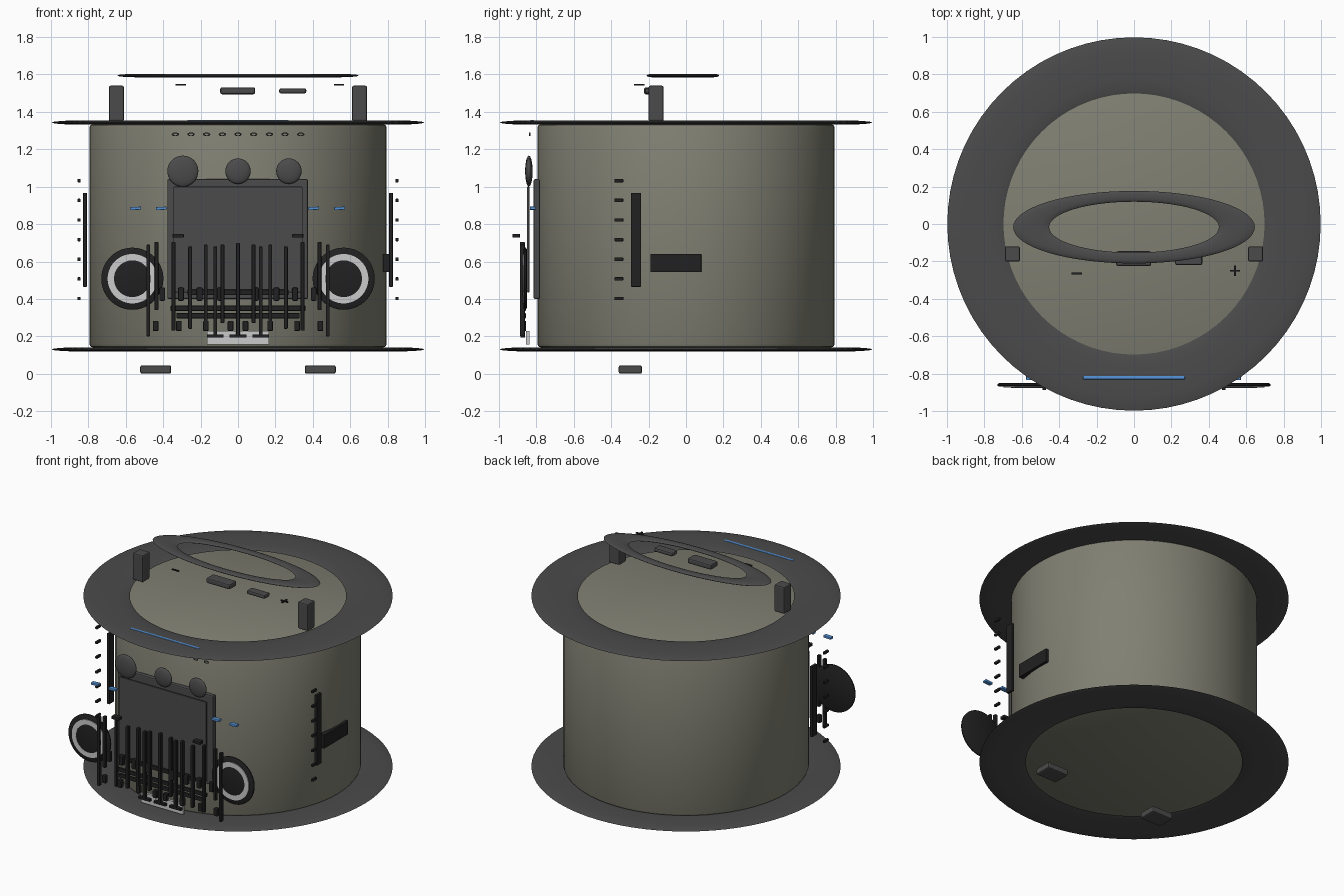
import bpy, bmesh, math
from mathutils import Matrix, Vector

if "Cube" in bpy.data.objects:
    bpy.data.objects.remove(bpy.data.objects["Cube"])


def material(name, rgb):
    m = bpy.data.materials.new(name)
    m.diffuse_color = (*rgb, 1)
    m.use_nodes = True
    m.node_tree.nodes["Principled BSDF"].inputs["Base Color"].default_value = m.diffuse_color
    return m


OLIVE = material("olive grey", (0.215, 0.215, 0.17))
GREY = material("dark grey", (0.07, 0.07, 0.07))
BLACK = material("black", (0.015, 0.015, 0.015))
BLUE = material("blue", (0.09, 0.29, 0.68))
WHITE = material("light grey", (0.6, 0.6, 0.6))


def finish(bm, name, mat, smooth=True):
    bmesh.ops.recalc_face_normals(bm, faces=bm.faces)
    me = bpy.data.meshes.new(name)
    bm.to_mesh(me)
    bm.free()
    ob = bpy.data.objects.new(name, me)
    bpy.context.collection.objects.link(ob)
    me.materials.append(mat)
    if smooth:
        bpy.ops.object.select_all(action='DESELECT')
        ob.select_set(True)
        bpy.context.view_layer.objects.active = ob
        bpy.ops.object.shade_smooth_by_angle(angle=math.radians(40))
    return ob


def box(name, mat, x, y, z, bevel=0.0, tilt=0.0):
    """Box from (min, max) pairs, optionally bevelled and tilted about y."""
    lo, hi = Vector((x[0], y[0], z[0])), Vector((x[1], y[1], z[1]))
    bm = bmesh.new()
    bmesh.ops.create_cube(bm, size=1)
    bmesh.ops.scale(bm, vec=hi - lo, verts=bm.verts)
    if bevel:
        bmesh.ops.bevel(bm, geom=bm.edges[:], offset=bevel, segments=2,
                        profile=0.5, affect='EDGES')
    bm.transform(Matrix.Translation((lo + hi) / 2) @ Matrix.Rotation(tilt, 4, 'Y'))
    return finish(bm, name, mat, False)


def lathe(name, mat, profile, loc, closed=False, facing=False, scale=(1, 1), seg=64):
    """Spin (radius, height) points about z; facing turns the axis to -y."""
    bm = bmesh.new()
    rings = []
    for i in range(seg):
        a = 2 * math.pi * i / seg
        rings.append([bm.verts.new((r * math.cos(a) * scale[0],
                                    r * math.sin(a) * scale[1], h)) for r, h in profile])
    n = len(profile)
    for i in range(seg):
        p, q = rings[i], rings[(i + 1) % seg]
        for j in range(n if closed else n - 1):
            k = (j + 1) % n
            bm.faces.new((p[j], q[j], q[k], p[k]))
    if not closed:
        bm.faces.new([r[0] for r in rings])
        bm.faces.new([r[-1] for r in rings])
    rot = Matrix.Rotation(math.pi / 2, 4, 'X') if facing else Matrix()
    bm.transform(Matrix.Translation(loc) @ rot)
    return finish(bm, name, mat)


def oval(r, w, h, n=12):
    """Flattened ring section around radius r."""
    return [(r + w * math.cos(2 * math.pi * i / n), h * math.sin(2 * math.pi * i / n))
            for i in range(n)]


def lens(name, mat, r, t, loc):
    bm = bmesh.new()
    bmesh.ops.create_uvsphere(bm, u_segments=32, v_segments=16, radius=1)
    bm.transform(Matrix.Translation(loc) @ Matrix.Diagonal((r, t, r, 1)))
    return finish(bm, name, mat)


# Drum body and its two flat rims
lathe("body", OLIVE, [(0.775, 0.14), (0.789, 0.146), (0.795, 0.16),
                      (0.795, 1.315), (0.789, 1.329), (0.775, 1.335)], (0, 0, 0))
for name, z in (("top_rim", 1.343), ("bottom_rim", 0.13)):
    lathe(name, GREY, oval(0.848, 0.15, 0.011), (0, 0, z), closed=True, seg=72)

# Handle ring, posts and top buttons
lathe("handle_ring", GREY, oval(0.55, 0.096, 0.009), (0, -0.017, 1.594),
      closed=True, scale=(1, 0.3))
for s in (-1, 1):
    box("handle_post", GREY, (s * 0.65 - 0.04, s * 0.65 + 0.04), (-0.2, -0.12),
        (1.35, 1.54), 0.008)
    box("foot", GREY, (s * 0.44 - 0.083, s * 0.44 + 0.083), (-0.36, -0.235),
        (0.005 - 0.005, 0.045), 0.01)
box("wide_button", GREY, (-0.095, 0.092), (-0.225, -0.145), (1.494, 1.531), 0.01)
box("small_button", GREY, (0.22, 0.365), (-0.22, -0.16), (1.498, 1.526), 0.01)
box("minus_mark", BLACK, (-0.333, -0.278), (-0.27, -0.26), (1.541, 1.549))
box("plus_mark_across", BLACK, (0.512, 0.568), (-0.255, -0.245), (1.541, 1.549))
box("plus_mark_along", BLACK, (0.535, 0.545), (-0.278, -0.222), (1.541, 1.549))

# Blue light strip and dashes
box("light_strip", BLUE, (-0.272, 0.272), (-0.831, -0.812), (1.333, 1.357), 0.004)
for x in (-0.547, -0.41, 0.405, 0.543):
    box("blue_dash", BLUE, (x - 0.029, x + 0.029), (-0.835, -0.805),
        (0.876, 0.892), 0.003, -0.05)

# Front panel, screen and round lenses
box("front_panel", GREY, (-0.378, 0.375), (-0.815, -0.78), (0.4, 1.04), 0.008)
box("screen", GREY, (-0.345, 0.345), (-0.85, -0.838), (0.435, 1.0), 0.003)
for x, r in ((-0.295, 0.083), (0, 0.068), (0.272, 0.068)):
    lens("front_lens", GREY, r, 0.02, (x, -0.84, 1.083))
for i in range(9):
    lathe("vent_ring", GREY, oval(0.014, 0.004, 0.004, 6), (-0.335 + i * 0.0838, -0.835, 1.28),
          closed=True, facing=True, scale=(1.1, 0.55), seg=16)
for s in (-1, 1):
    box("panel_latch", BLACK, (s * 0.32 - 0.03, s * 0.32 + 0.03), (-0.927, -0.888),
        (0.727, 0.748), 0.004)

# Round headlamps
for s in (-1, 1):
    c = (s * 0.565, -0.86, 0.508)
    lathe("lamp_body", BLACK, [(0.155, -0.01), (0.166, -0.004), (0.166, 0.004),
                               (0.155, 0.01)], c, facing=True)
    lathe("lamp_ring", WHITE, [(0.098, 0.008), (0.132, 0.008), (0.132, 0.015), (0.098, 0.015)],
          c, closed=True, facing=True)
    lathe("lamp_centre", BLACK, [(0.098, 0.008), (0.098, 0.014), (0.085, 0.017)],
          c, facing=True)

# Grille: upright bars as (offset, bottom, top)
BARS = [(0, 0.2, 0.7), (0.083, 0.27, 0.69), (0.122, 0.2, 0.68), (0.173, 0.23, 0.69),
        (0.256, 0.24, 0.68), (0.345, 0.23, 0.705), (0.436, 0.34, 0.705), (0.48, 0.2, 0.69)]
for x, lo, hi in BARS:
    for s in ((-1, 1) if x else (1,)):
        box("grille_bar", BLACK, (s * x - 0.01, s * x + 0.01), (-0.888, -0.862), (lo, hi), 0.004)
for z, w in ((0.435, 0.27), (0.35, 0.36), (0.31, 0.33)):
    box("grille_rail", BLACK, (-w, w), (-0.872, -0.856), (z - 0.014, z + 0.014), 0.004)
for s in (-1, 1):
    for x in (0.095, 0.205, 0.305, 0.405):
        box("upper_stud", BLACK, (s * x - 0.016, s * x + 0.016), (-0.885, -0.855),
            (0.39, 0.46), 0.006)
    for x in (0.04, 0.172, 0.316, 0.44):
        box("lower_stud", BLACK, (s * x - 0.015, s * x + 0.015), (-0.885, -0.855),
            (0.228, 0.283), 0.006)
for x in (-0.122, 0, 0.122):
    box("bar_foot", BLACK, (x - 0.045, x + 0.045), (-0.885, -0.862), (0.193, 0.209))
box("number_plate", WHITE, (-0.165, 0.165), (-0.855, -0.837), (0.155, 0.228))

# Side bars with tick marks, and the right-hand block
for s in (-1, 1):
    box("side_bar", BLACK, (s * 0.818 - 0.01, s * 0.818 + 0.01), (-0.294, -0.24),
        (0.465, 0.967), 0.003)
    for i in range(7):
        z = 0.402 + i * 0.105
        box("side_tick", BLACK, (s * 0.85 - 0.008, s * 0.85 + 0.008), (-0.383, -0.335),
            (z - 0.009, z + 0.009), 0.003)
box("side_block", BLACK, (0.775, 0.812), (-0.19, 0.082), (0.543, 0.64), 0.003)
